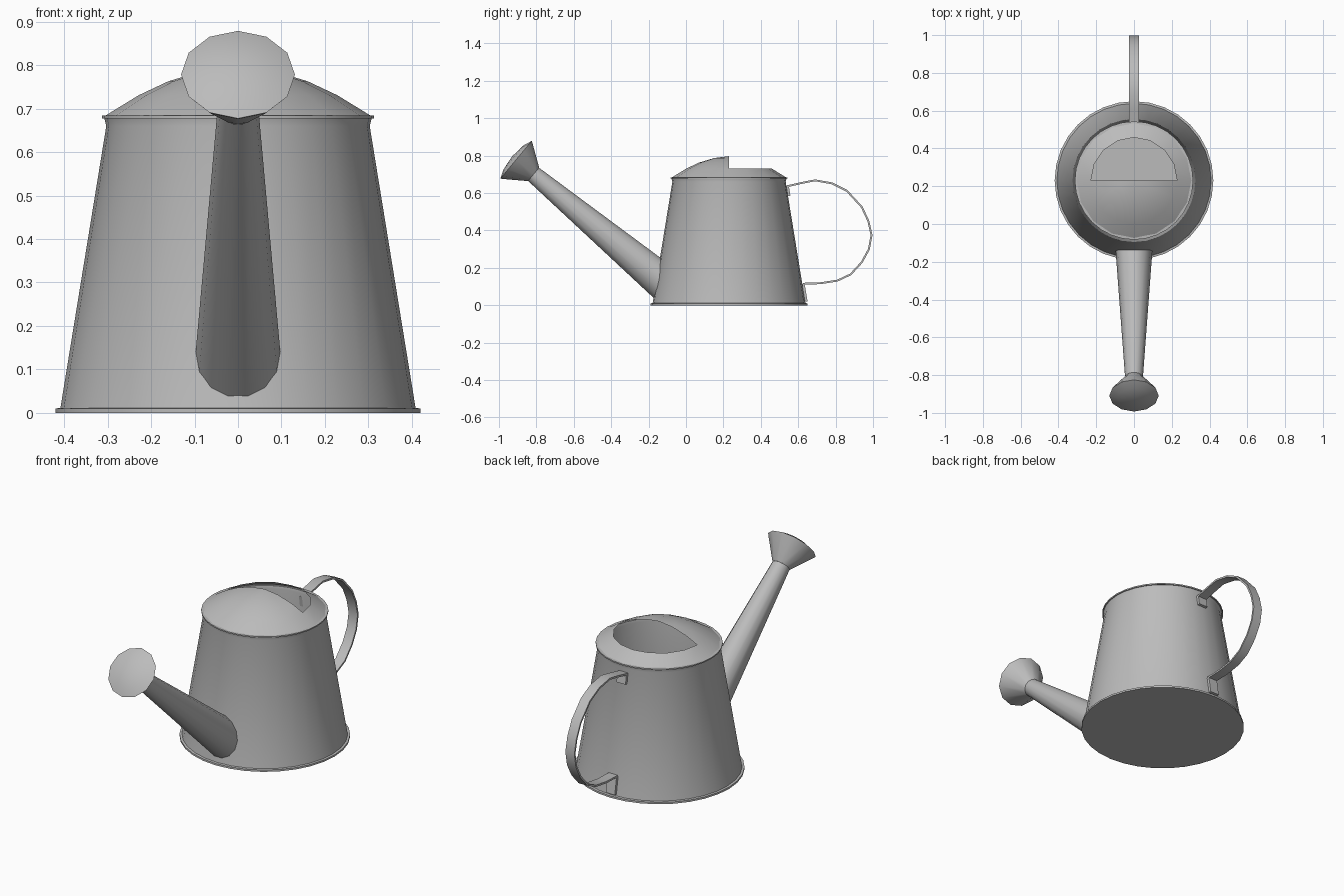
import bpy, bmesh, math
from mathutils import Vector, Matrix

if "Cube" in bpy.data.objects:
    bpy.data.objects.remove(bpy.data.objects["Cube"])

CY = 0.23                      # centre of the can along y
R0, R1, H = 0.41, 0.30, 0.68   # can radii and height

metal = bpy.data.materials.new("grey metal")
metal.diffuse_color = (0.5, 0.5, 0.5, 1)
metal.use_nodes = True
metal.node_tree.nodes["Principled BSDF"].inputs["Base Color"].default_value = metal.diffuse_color


def wall_radius(z):
    return R0 + (R1 - R0) * z / H


def finish(name, bm, angle=40):
    bmesh.ops.remove_doubles(bm, verts=bm.verts, dist=1e-5)
    bmesh.ops.recalc_face_normals(bm, faces=bm.faces)
    me = bpy.data.meshes.new(name)
    bm.to_mesh(me)
    bm.free()
    me.materials.append(metal)
    ob = bpy.data.objects.new(name, me)
    bpy.context.collection.objects.link(ob)
    bpy.ops.object.select_all(action='DESELECT')
    ob.select_set(True)
    bpy.context.view_layer.objects.active = ob
    bpy.ops.object.shade_smooth_by_angle(angle=math.radians(angle))
    return ob


def loft(bm, rings):
    """Join rings of points, merging any collapsed ring to a pole."""
    vs = [[bm.verts.new(p) for p in ring] for ring in rings]
    n = len(vs[0])
    for a, b in zip(vs, vs[1:]):
        for i in range(n):
            j = (i + 1) % n
            bm.faces.new((a[i], a[j], b[j], b[i]))


def ring(r, z, segs, frame):
    return [frame @ Vector((r * math.cos(2 * math.pi * i / segs),
                            r * math.sin(2 * math.pi * i / segs), z)) for i in range(segs)]


def lathe(name, profile, segs, frame, angle=40):
    bm = bmesh.new()
    loft(bm, [ring(r, z, segs, frame) for r, z in profile])
    return finish(name, bm, angle)


can = Matrix.Translation((0, CY, 0))

# Can body with its floor, and the two thin rims
lathe("body", [(0, 0.002), (R0, 0.002), (R1 + 0.003, 0.66), (R1 + 0.008, H)], 32, can)
lathe("bottom_rim", [(R0 - 0.01, 0), (0.42, 0), (0.42, 0.010), (R0 - 0.004, 0.012)], 32, can)
lathe("top_rim", [(R1, 0.677), (0.313, 0.677), (0.313, 0.684), (R1 - 0.004, 0.685)], 32, can)

# Domed lid, with the back half of its crown left open for filling
bm = bmesh.new()
loft(bm, [ring(r, z, 16, can) for r, z in
          [(0.308, 0.682), (0.228, 0.731), (0.16, 0.763), (0.08, 0.787), (0, 0.797)]])
crown = [f for f in bm.faces
         if f.calc_center_median().y > CY and f.calc_center_median().z > 0.735]
bmesh.ops.delete(bm, geom=crown, context='FACES')
finish("lid", bm)

# Spout: tapered tube whose lower end is trimmed to the can wall
base, tip = Vector((0, -0.16, 0.155)), Vector((0, -0.815, 0.70))
axis = (tip - base).normalized()
side = Vector((1, 0, 0))
up = axis.cross(side)
if up.z < 0:
    up = -up
low, high = [], []
for i in range(14):
    a = 2 * math.pi * i / 14
    d = side * math.cos(a) + up * math.sin(a)
    p, q = base + d * 0.096, tip + d * 0.047
    step = (q - p).normalized() * 0.002
    p -= step * 100
    while math.hypot(p.x, p.y - CY) < wall_radius(p.z) - 0.002:
        p = p + step
    low.append(p)
    high.append(q)
bm = bmesh.new()
loft(bm, [low, high])
finish("spout", bm)

# Sprinkler rose: flared cone with a gently bulging face
rose = Matrix((side, up, axis)).transposed().to_4x4()
rose.translation = tip
lathe("rose", [(0.047, 0), (0.125, 0.112), (0.131, 0.122), (0.085, 0.140), (0, 0.150)],
      12, rose, 35)


def strap(name, path, half_width, thick):
    """Flat band swept along a path of (y, z) points."""
    pts = [Vector((0, y, z)) for y, z in path]
    rings = []
    for i, p in enumerate(pts):
        t = (pts[min(i + 1, len(pts) - 1)] - pts[max(i - 1, 0)]).normalized()
        n = Vector((0, -t.z, t.y)) * thick / 2
        w = Vector((half_width, 0, 0))
        rings.append([p - w - n, p + w - n, p + w + n, p - w + n])
    bm = bmesh.new()
    loft(bm, rings)
    bm.verts.ensure_lookup_table()
    bm.faces.new(bm.verts[:4])
    bm.faces.new(bm.verts[-4:])
    return finish(name, bm, 35)


# Handle band
strap("handle", [(0.545, 0.637), (0.61, 0.652), (0.69, 0.668), (0.78, 0.652), (0.86, 0.612),
                 (0.94, 0.525), (0.975, 0.45), (0.992, 0.375), (0.978, 0.30), (0.94, 0.23),
                 (0.88, 0.165), (0.81, 0.132), (0.72, 0.118), (0.625, 0.115)], 0.027, 0.010)

# Bent tabs that fix the handle to the wall
for name, z0, z1 in (("upper_tab", 0.585, 0.642), ("lower_tab", 0.02, 0.115)):
    strap(name, [(CY + wall_radius(z) + 0.006, z) for z in (z0, z1)], 0.027, 0.014)
